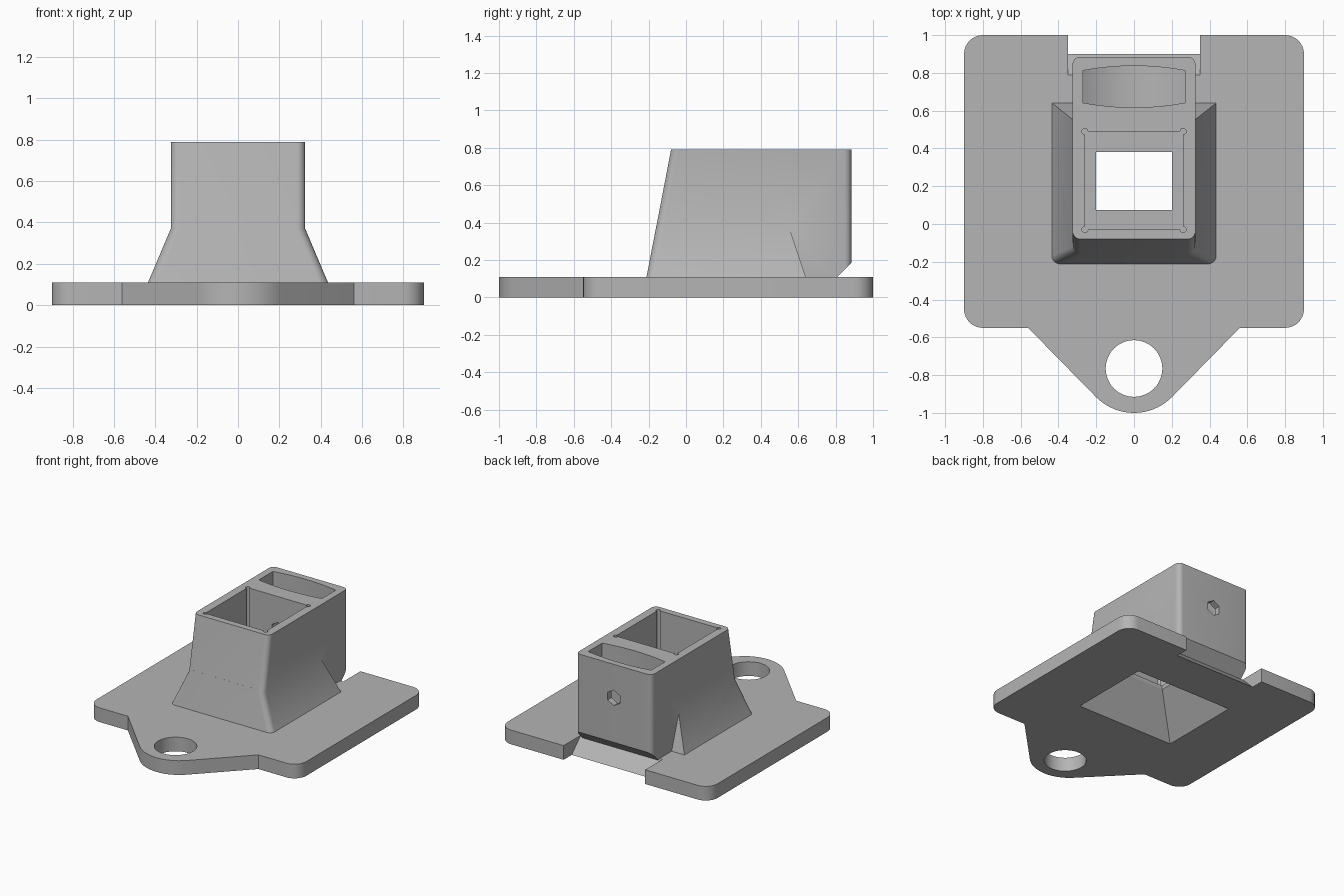
import bpy, bmesh
from math import sin, cos, pi, radians
from mathutils import Vector

if "Cube" in bpy.data.objects:
    bpy.data.objects.remove(bpy.data.objects["Cube"], do_unlink=True)

grey = bpy.data.materials.new("plain_grey")
grey.use_nodes = True
grey.diffuse_color = (0.46, 0.46, 0.46, 1)
grey.node_tree.nodes["Principled BSDF"].inputs["Base Color"].default_value = (0.46, 0.46, 0.46, 1)


def finish(name, bm):
    bmesh.ops.recalc_face_normals(bm, faces=bm.faces)
    mesh = bpy.data.meshes.new(name)
    bm.to_mesh(mesh)
    bm.free()
    mesh.materials.append(grey)
    ob = bpy.data.objects.new(name, mesh)
    bpy.context.collection.objects.link(ob)
    return ob


def loft(name, low, high, round_if=None, radius=0.05):
    """Solid between two matching loops; side edges chosen by round_if get rounded."""
    bm = bmesh.new()
    a = [bm.verts.new(p) for p in low]
    b = [bm.verts.new(p) for p in high]
    bm.faces.new(a)
    bm.faces.new(b)
    sides = []
    for i in range(len(a)):
        j = (i + 1) % len(a)
        bm.faces.new((a[i], a[j], b[j], b[i]))
    if round_if:
        sides = [e for e in bm.edges if round_if(*(v.co for v in e.verts))]
        bmesh.ops.bevel(bm, geom=sides, offset=radius, offset_type='OFFSET',
                        segments=8, profile=0.5, affect='EDGES')
    return finish(name, bm)


def prism(name, pts, lo, hi, axis="z", **kw):
    place = {"x": lambda p, h: (h, p[0], p[1]),
             "y": lambda p, h: (p[0], h, p[1]),
             "z": lambda p, h: (p[0], p[1], h)}[axis]
    return loft(name, [place(p, lo) for p in pts], [place(p, hi) for p in pts], **kw)


def rect(x, y0, y1):
    return [(-x, y0), (x, y0), (x, y1), (-x, y1)]


def arc(cx, cy, r, start, end, n):
    steps = [radians(start + (end - start) * i / n) for i in range(n + 1)]
    return [(cx + r * cos(t), cy + r * sin(t)) for t in steps]


def circle(cx, cy, r, n):
    return arc(cx, cy, r, 0, 360, n)[:-1]


def at(pts, z):
    return [(x, y, z) for x, y in pts]


def combine(body, tool, operation='DIFFERENCE'):
    """Apply a boolean and discard the tool."""
    mod = body.modifiers.new("combine", 'BOOLEAN')
    mod.object, mod.operation, mod.solver = tool, operation, 'EXACT'
    deps = bpy.context.evaluated_depsgraph_get()
    mesh = bpy.data.meshes.new_from_object(body.evaluated_get(deps))
    body.modifiers.clear()
    body.data = mesh
    bpy.data.objects.remove(tool, do_unlink=True)


# Base plate with rounded corners and a pointed ear at the front
R = 0.1
outline = (arc(0.9 - R, -0.55 + R, R, -90, 0, 8) + arc(0.9 - R, 1 - R, R, 0, 90, 8)
           + arc(-0.9 + R, 1 - R, R, 90, 180, 8) + arc(-0.9 + R, -0.55 + R, R, 180, 270, 8)
           + [(-0.56, -0.55)] + arc(0, -0.717, 0.283, 225, 315, 16) + [(0.56, -0.55)])
body = prism("mounting_base", outline, 0, 0.11)

# Ear hole and sloped notch at the back edge
combine(body, prism("ear_hole", circle(0, -0.765, 0.15, 48), -0.1, 0.2))
combine(body, prism("back_notch", [(0.91, -0.01), (1.1, -0.01), (1.1, 0.12), (0.78, 0.12)],
                    -0.35, 0.35, "x"))

# Tower: side profile pulled across the width, upright corners rounded
tower = prism("tower",
              [(-0.214, 0.09), (0.79, 0.09), (0.885, 0.185), (0.885, 0.79), (-0.08, 0.79)],
              -0.325, 0.325, "x", radius=0.04,
              round_if=lambda a, b: abs(a.x - b.x) < 0.01 and abs(a.z - b.z) > 0.5)
combine(body, tower, 'UNION')

# Flared skirt around the lower tower
skirt = loft("skirt", at(rect(0.4435, -0.215, 0.647), 0.09), at(rect(0.3165, -0.157, 0.547), 0.39),
             radius=0.04,
             round_if=lambda a, b: abs(a.z - b.z) > 0.2 and max(a.y, b.y) < 0)
combine(body, skirt, 'UNION')

# Square socket with relief holes in its corners
FLOOR = 0.32
combine(body, prism("socket", rect(0.26, -0.03, 0.49), FLOOR, 0.9))
for x in (-0.26, 0.26):
    for y in (-0.03, 0.49):
        combine(body, prism("corner_relief", circle(x, y, 0.016, 12), FLOOR, 0.9))

# Window through the socket floor and the funnel below it
combine(body, prism("window", rect(0.2, 0.075, 0.38), 0.2, 0.5))
combine(body, loft("funnel", at(rect(0.428, -0.106, 0.556), -0.01), at(rect(0.2, 0.075, 0.38), 0.29)))

# Barrel-shaped slot with a scooped floor behind the socket
n = 16
xs = [-0.27 + 0.54 * i / n for i in range(n + 1)]
bulge = [0.025 * (1 - (x / 0.27) ** 2) for x in xs]
slot = prism("slot", [(x, 0.642 - b) for x, b in zip(xs, bulge)]
             + [(x, 0.812 + b) for x, b in reversed(list(zip(xs, bulge)))], 0.1, 0.9)
scoop = prism("scoop", [(x * 1.1, 0.35 - 4 * b) for x, b in zip(xs, bulge)] + [(0.3, 1), (-0.3, 1)],
              0.5, 0.95, "y")
combine(slot, scoop, 'INTERSECT')
combine(body, slot)

# Six-sided screw hole from the back wall into the socket
combine(body, prism("screw_hole", [(x, z) for z, x in circle(0.53, 0, 0.06, 6)], 0.4, 1, "y"))

# Smooth the curves, keep the hard edges
bpy.ops.object.select_all(action='DESELECT')
body.select_set(True)
bpy.context.view_layer.objects.active = body
bpy.ops.object.shade_smooth_by_angle(angle=radians(25))
